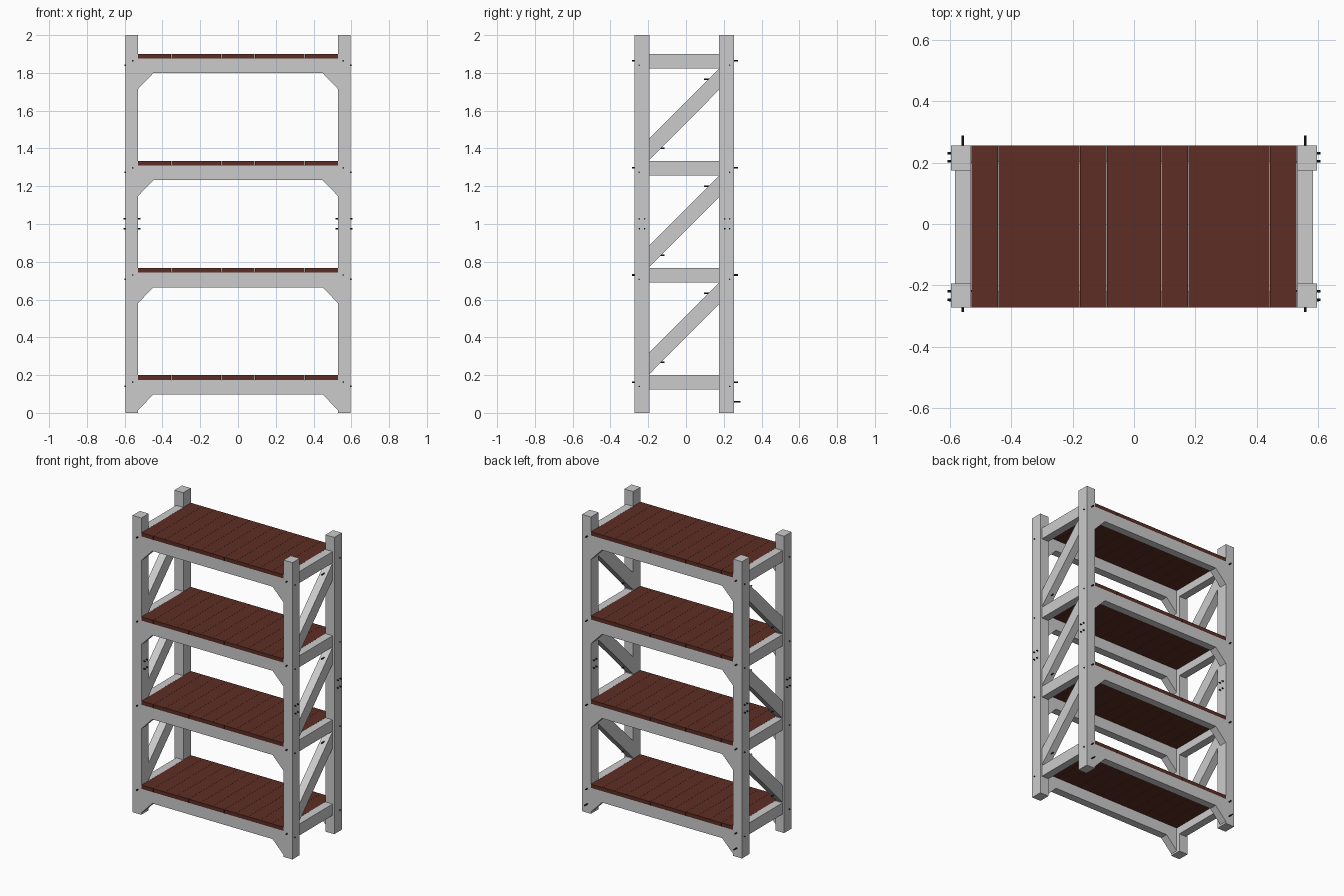
import bpy, bmesh
from mathutils import Vector

cube = bpy.data.objects.get("Cube")
if cube:
    bpy.data.objects.remove(cube, do_unlink=True)


def material(name, rgb):
    m = bpy.data.materials.new(name)
    m.use_nodes = True
    m.diffuse_color = (*rgb, 1)
    m.node_tree.nodes["Principled BSDF"].inputs["Base Color"].default_value = (*rgb, 1)
    return m


GREY = material("pale grey frame", (0.6, 0.6, 0.6))
BROWN = material("dark brown wood", (0.108, 0.027, 0.018))
BLACK = material("dark bolt steel", (0.02, 0.02, 0.02))


def finish(name, bm, mat):
    bmesh.ops.recalc_face_normals(bm, faces=bm.faces[:])
    mesh = bpy.data.meshes.new(name)
    bm.to_mesh(mesh)
    bm.free()
    mesh.materials.append(mat)
    obj = bpy.data.objects.new(name, mesh)
    bpy.context.collection.objects.link(obj)
    return obj


def prism(bm, points, axis, lo, hi):
    """Extrude a flat outline along x (points are y, z) or y (points are x, z)."""
    def place(p, d):
        return (d, p[0], p[1]) if axis == "x" else (p[0], d, p[1])
    face = bm.faces.new([bm.verts.new(place(p, lo)) for p in points])
    new = bmesh.ops.extrude_face_region(bm, geom=[face])["geom"]
    shift = Vector(place((0, 0), hi - lo))
    bmesh.ops.translate(bm, vec=shift, verts=[v for v in new if isinstance(v, bmesh.types.BMVert)])


def box(bm, x0, x1, y0, y1, z0, z1):
    prism(bm, [(x0, z0), (x1, z0), (x1, z1), (x0, z1)], "y", y0, y1)


def rod(bm, start, end, radius=0.004):
    a, b = Vector(start), Vector(end)
    made = bmesh.ops.create_cone(bm, cap_ends=True, segments=8, radius1=radius,
                                 radius2=radius, depth=(b - a).length)["verts"]
    bmesh.ops.rotate(bm, verts=made, matrix=Vector((0, 0, 1)).rotation_difference(b - a).to_matrix())
    bmesh.ops.translate(bm, verts=made, vec=(a + b) / 2)


# Main dimensions
INNER, OUTER = 0.53, 0.596
FRONT, BACK = -0.272, 0.255
FRONT_IN, BACK_IN = -0.194, 0.174
RAIL_OUT = 0.583
BEAM = 0.053
TOPS = [0.2 + i * 0.567 for i in range(4)]
SIDES = ((1, "left"), (-1, "right"))

# Corner posts
for s, side in SIDES:
    for end, y0, y1 in (("front", FRONT, FRONT_IN), ("back", BACK_IN, BACK)):
        bm = bmesh.new()
        box(bm, s * INNER, s * OUTER, y0, y1, 0, 2)
        finish(f"{end}_{side}_post", bm, GREY)

for i, top in enumerate(TOPS, 1):
    # Shelf boards laid side by side
    bm = bmesh.new()
    count = 12
    width = 2 * INNER / count
    for k in range(count):
        x = -INNER + k * width
        box(bm, x + 0.0004, x + width - 0.0004, FRONT, BACK, top - 0.025, top)
    finish(f"shelf_boards_{i}", bm, BROWN)

    # Long beams with angled corner gussets
    low, high = top - 0.102, top - 0.025
    drop = low - 0.085
    half = [(INNER, high), (INNER, drop), (INNER - 0.082, low)]
    outline = half + [(-x, z) for x, z in reversed(half)]
    for end, y0, y1 in (("front", FRONT, FRONT + BEAM), ("back", BACK - BEAM, BACK)):
        bm = bmesh.new()
        prism(bm, outline, "y", y0, y1)
        finish(f"{end}_beam_{i}", bm, GREY)

    # Short side rails
    for s, side in SIDES:
        bm = bmesh.new()
        box(bm, s * INNER, s * RAIL_OUT, FRONT_IN, BACK_IN, top - 0.077, top)
        finish(f"{side}_rail_{i}", bm, GREY)

# Diagonal side braces rising to the back
for i, top in enumerate(TOPS[:-1], 1):
    upper = TOPS[i] - 0.077
    outline = [(FRONT_IN, top + 0.005), (BACK_IN, upper - 0.115),
               (BACK_IN, upper - 0.002), (FRONT_IN, top + 0.12)]
    for s, side in SIDES:
        bm = bmesh.new()
        prism(bm, outline, "x", s * INNER, s * RAIL_OUT)
        finish(f"{side}_brace_{i}", bm, GREY)

# Bolts
bm = bmesh.new()
for s, side in SIDES:
    bx = s * 0.557
    for i, top in enumerate(TOPS):
        rod(bm, (bx, FRONT - 0.015, top - 0.037), (bx, FRONT_IN, top - 0.037))
        rod(bm, (bx, BACK_IN, top - 0.037), (bx, BACK + 0.02, top - 0.037))
        for y in (-0.248, 0.231):
            rod(bm, (s * 0.55, y, top - 0.06), (s * 0.602, y, top - 0.06))
        if i < 3:
            rod(bm, (bx, -0.15, top + 0.067), (bx, -0.115, top + 0.067))
            rod(bm, (bx, 0.095, top + 0.433), (bx, 0.13, top + 0.433))
    for y in (-0.247, -0.219, 0.205, 0.231):
        for z in (0.975, 1.027):
            rod(bm, (s * 0.517, y, z), (s * 0.607, y, z))
    rod(bm, (bx, BACK_IN, 0.06), (bx, BACK + 0.033, 0.06))
finish("bolts", bm, BLACK)
